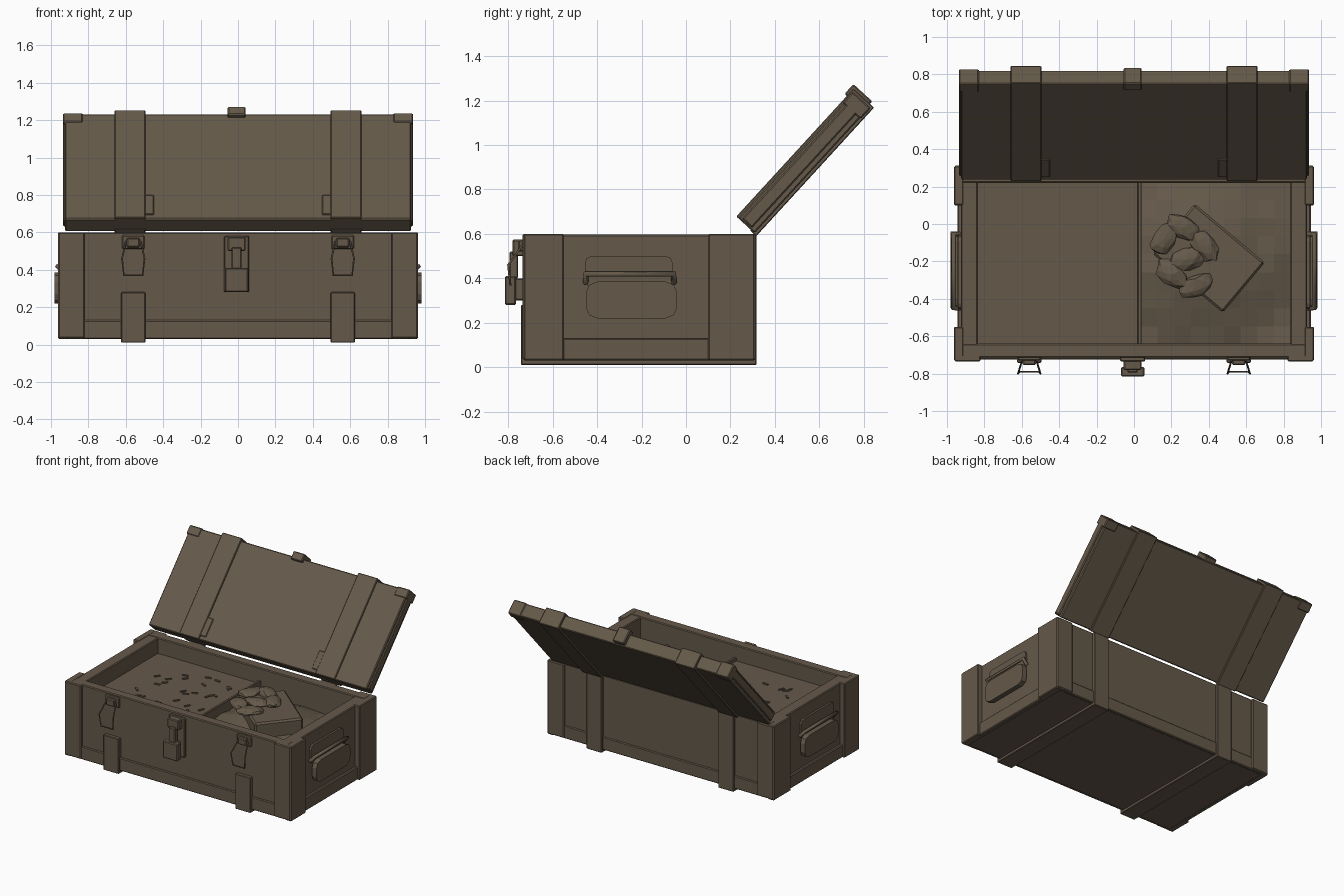
import bpy, bmesh, math, random
from mathutils import Matrix, Vector

random.seed(4)
if "Cube" in bpy.data.objects:
    bpy.data.objects.remove(bpy.data.objects["Cube"])

wood = bpy.data.materials.new("weathered_brown")
wood.use_nodes = True
COLOUR = (0.130, 0.100, 0.068, 1)
wood.diffuse_color = COLOUR
bsdf = wood.node_tree.nodes["Principled BSDF"]
bsdf.inputs["Base Color"].default_value = COLOUR
bsdf.inputs["Roughness"].default_value = 0.9

# Lid frame: y runs along the open lid, z points to its inner face
LID = Matrix.Translation((0, 0.312, 0.6)) @ Matrix.Rotation(math.radians(47.5), 4, 'X')


def finish(name, bm, matrix=None):
    if matrix:
        bm.transform(matrix)
    mesh = bpy.data.meshes.new(name)
    bm.to_mesh(mesh)
    bm.free()
    mesh.materials.append(wood)
    ob = bpy.data.objects.new(name, mesh)
    bpy.context.collection.objects.link(ob)
    return ob


def box(name, x, y, z, matrix=None, bevel=0.006):
    bm = bmesh.new()
    bmesh.ops.create_cube(bm, size=1)
    for v in bm.verts:
        for i, (lo, hi) in enumerate((x, y, z)):
            v.co[i] = lo if v.co[i] < 0 else hi
    ob = finish(name, bm, matrix)
    if bevel:
        mod = ob.modifiers.new("worn_edges", 'BEVEL')
        mod.width, mod.segments = bevel, 1


def mirrored(name, x, y, z, matrix=None, bevel=0.006):
    box("left_" + name, x, y, z, matrix, bevel)
    box("right_" + name, (-x[1], -x[0]), y, z, matrix, bevel)


def tube(name, points, radius):
    curve = bpy.data.curves.new(name, 'CURVE')
    curve.dimensions = '3D'
    curve.bevel_depth, curve.bevel_resolution = radius, 1
    spline = curve.splines.new('POLY')
    spline.points.add(len(points) - 1)
    for p, co in zip(spline.points, points):
        p.co = (*co, 1)
    curve.materials.append(wood)
    bpy.context.collection.objects.link(bpy.data.objects.new(name, curve))


# Crate walls and floor
box("crate_floor", (-0.92, 0.92), (-0.71, 0.29), (0.03, 0.1))
box("front_wall", (-0.92, 0.92), (-0.715, -0.64), (0.04, 0.6))
box("back_wall", (-0.92, 0.92), (0.22, 0.295), (0.04, 0.6))
mirrored("end_wall", (0.835, 0.925), (-0.7, 0.28), (0.04, 0.597))

# Skirting boards along the bottom edges
box("front_skirting", (-0.96, 0.96), (-0.725, -0.70), (0.03, 0.13))
box("back_skirting", (-0.96, 0.96), (0.28, 0.303), (0.03, 0.13))
mirrored("end_skirting", (0.91, 0.945), (-0.72, 0.30), (0.03, 0.13))

# Corner posts wrap each upright edge
for side, y0, y1, f0, f1 in (("front", -0.73, -0.55, -0.735, -0.70),
                             ("back", 0.10, 0.31, 0.28, 0.312)):
    mirrored(side + "_corner_end_plate", (0.91, 0.963), (y0, y1), (0.03, 0.6))
    mirrored(side + "_corner_face_plate", (0.82, 0.96), (f0, f1), (0.035, 0.6))

# Metal straps: short at the front, under the floor, full height at the back
mirrored("front_strap", (0.495, 0.625), (-0.742, -0.71), (0.01, 0.28), bevel=0.004)
mirrored("under_strap", (0.495, 0.625), (-0.74, 0.315), (0.01, 0.04), bevel=0.004)
mirrored("back_strap", (0.495, 0.625), (0.285, 0.317), (0.01, 0.6), bevel=0.004)

# Lid panel, end battens and wrapped straps
box("lid_panel", (-0.925, 0.925), (0, 0.762), (0.005, 0.105), LID)
mirrored("lid_end_batten", (0.90, 0.935), (0.01, 0.755), (0.03, 0.09), LID)
mirrored("lid_corner_plate", (0.83, 0.935), (0.70, 0.768), (0.0, 0.109), LID)
mirrored("lid_inner_strap", (0.495, 0.66), (0.0, 0.775), (0.09, 0.116), LID, 0.004)
mirrored("lid_outer_strap", (0.495, 0.66), (-0.005, 0.775), (-0.01, 0.03), LID, 0.004)
mirrored("lid_strap_end", (0.495, 0.66), (0.73, 0.78), (-0.01, 0.116), LID, 0.004)
mirrored("lid_hinge_pad", (0.45, 0.51), (0.03, 0.17), (0.09, 0.112), LID, 0.004)
box("lid_hasp", (-0.055, 0.04), (0.735, 0.795), (0.015, 0.13), LID)

# Central latch with its folded tongue
box("latch_plate", (-0.075, 0.06), (-0.735, -0.70), (0.28, 0.58))
box("latch_tongue", (-0.07, 0.055), (-0.815, -0.765), (0.28, 0.41))
box("latch_neck", (-0.035, 0.02), (-0.795, -0.755), (0.40, 0.52))
box("latch_knuckle", (-0.055, 0.04), (-0.78, -0.72), (0.50, 0.575))
box("latch_block", (-0.04, 0.025), (-0.77, -0.72), (0.30, 0.40))

# Side clasps with wire bails
for name, s in (("left", 1), ("right", -1)):
    cx = 0.56 * s
    box(name + "_clasp_plate", (cx - 0.06, cx + 0.06), (-0.73, -0.70), (0.51, 0.585))
    box(name + "_clasp_knuckle", (cx - 0.035, cx + 0.035), (-0.755, -0.72), (0.52, 0.57))
    tube(name + "_clasp_bail", [(cx - 0.04, -0.735, 0.55), (cx - 0.06, -0.80, 0.46),
                               (cx - 0.05, -0.79, 0.37), (cx + 0.05, -0.79, 0.37),
                               (cx + 0.06, -0.80, 0.46), (cx + 0.04, -0.735, 0.55)], 0.005)


# Carrying handles: backing plate plus a hanging rounded grip
def rounded_plate(name, s, x0, x1, y0, y1, z0, z1, r):
    bm = bmesh.new()
    ring = []
    for cy, cz, start in ((y1 - r, z1 - r, 0), (y0 + r, z1 - r, 90),
                          (y0 + r, z0 + r, 180), (y1 - r, z0 + r, 270)):
        for k in range(3):
            a = math.radians(start + 45 * k)
            ring.append(bm.verts.new((s * x0, cy + r * math.cos(a), cz + r * math.sin(a))))
    face = bm.faces.new(ring)
    for v in bmesh.ops.extrude_face_region(bm, geom=[face])["geom"]:
        if isinstance(v, bmesh.types.BMVert):
            v.co.x = s * x1
    bmesh.ops.recalc_face_normals(bm, faces=bm.faces)
    finish(name, bm)


for name, s in (("left", 1), ("right", -1)):
    rounded_plate(name + "_handle_plate", s, 0.915, 0.94, -0.455, -0.06, 0.36, 0.50, 0.03)
    rounded_plate(name + "_handle_grip", s, 0.945, 0.982, -0.45, -0.04, 0.22, 0.385, 0.05)
    tube(name + "_handle_hinge_bar", [(s * 0.93, -0.45, 0.38), (s * 0.965, -0.45, 0.42),
                                      (s * 0.965, -0.055, 0.42), (s * 0.93, -0.055, 0.38)], 0.014)

# Left-hand tray with scattered loose chips
TRAY_TOP = 0.48
box("tray", (-0.84, 0.02), (-0.645, 0.225), (0.1, TRAY_TOP), bevel=0)
box("divider", (0.02, 0.04), (-0.645, 0.225), (0.1, 0.505), bevel=0.003)
for i in range(26):
    spot = Matrix.Translation((random.uniform(-0.65, -0.05), random.uniform(-0.5, 0.15), TRAY_TOP))
    turn = Matrix.Rotation(random.uniform(0, math.pi), 4, 'Z')
    box("loose_chip", (-0.022, 0.022), (-0.007, 0.007), (-0.003, 0.008), spot @ turn, 0)

# Crumpled lining in the other compartment
bm = bmesh.new()
bmesh.ops.create_grid(bm, x_segments=9, y_segments=9, size=0.5)
for v in bm.verts:
    x, y = 0.437 + v.co.x * 0.8, -0.21 + v.co.y * 0.87
    hump = max(0, 1 - math.hypot(x - 0.36, y + 0.2) / 0.5)
    v.co = Vector((x, y, 0.38 + 0.14 * hump + random.uniform(-0.008, 0.008)))
finish("crumpled_lining", bm)

# Wrapped bundle and folded scraps on top of it
pose = Matrix.Translation((0.40, -0.19, 0)) @ Matrix.Rotation(math.radians(-40), 4, 'Z')
box("bundle", (-0.25, 0.24), (-0.17, 0.18), (0.36, 0.555), pose, 0.012)
for x, y, turn in ((0.16, -0.08, 60), (0.26, -0.02, -35), (0.38, -0.12, -50),
                   (0.2, -0.27, -40), (0.33, -0.33, 30), (0.28, -0.19, 15)):
    bm = bmesh.new()
    bmesh.ops.create_icosphere(bm, subdivisions=2, radius=1)
    for v in bm.verts:
        v.co = v.co * Vector((0.1, 0.06, 0.03)) * random.uniform(0.85, 1.12)
    place = Matrix.Translation((x, y, 0.56))
    finish("folded_scrap", bm, place @ Matrix.Rotation(math.radians(turn), 4, 'Z'))
